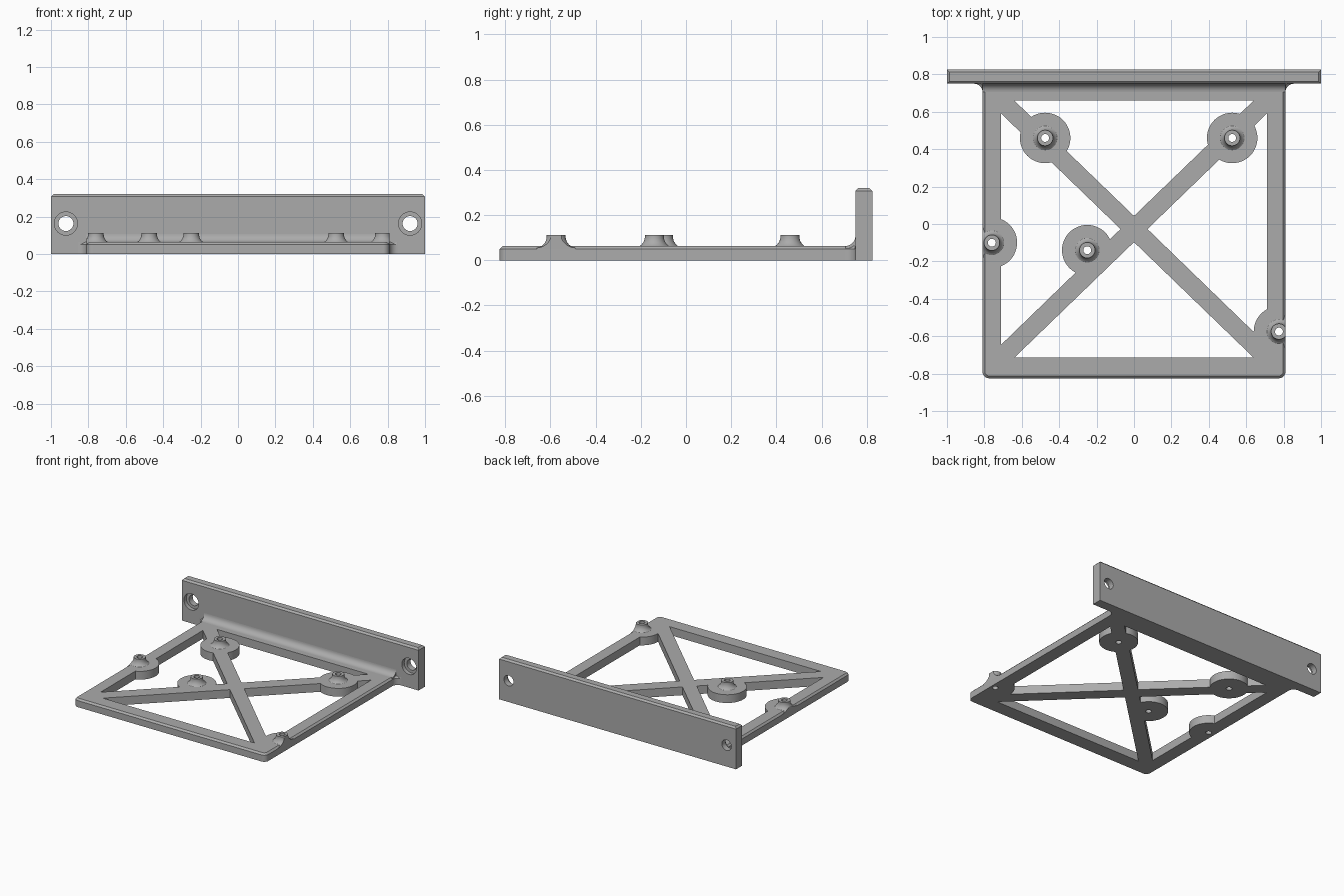
import bpy, bmesh, math
from mathutils import Matrix, Vector

if "Cube" in bpy.data.objects:
    bpy.data.objects.remove(bpy.data.objects["Cube"], do_unlink=True)

GREY = (0.41, 0.41, 0.41, 1)
mat = bpy.data.materials.new("grey plastic")
mat.use_nodes = True
mat.diffuse_color = GREY
mat.node_tree.nodes["Principled BSDF"].inputs["Base Color"].default_value = GREY

SIDE, FRONT, WALL = 0.81, -0.825, 0.75   # tray extents
TRAY_H, CHAMFER, FILLET = 0.063, 0.013, 0.045
BOSSES = [(-0.475, 0.46), (0.525, 0.46), (-0.76, -0.1), (-0.25, -0.14), (0.775, -0.575)]


def finish(name, bm):
    bmesh.ops.recalc_face_normals(bm, faces=bm.faces)
    mesh = bpy.data.meshes.new(name)
    bm.to_mesh(mesh)
    bm.free()
    mesh.materials.append(mat)
    obj = bpy.data.objects.new(name, mesh)
    bpy.context.collection.objects.link(obj)
    return obj


def prism(name, points, depth, bevel_rule=None):
    """Extrude a 3D outline along a vector, optionally chamfering chosen edges."""
    bm = bmesh.new()
    face = bm.faces.new([bm.verts.new(p) for p in points])
    geo = bmesh.ops.extrude_face_region(bm, geom=[face], use_keep_orig=True)["geom"]
    bmesh.ops.translate(bm, verts=[g for g in geo if isinstance(g, bmesh.types.BMVert)], vec=depth)
    bmesh.ops.recalc_face_normals(bm, faces=bm.faces)
    if bevel_rule:
        edges = [e for e in bm.edges if bevel_rule(e)]
        bmesh.ops.bevel(bm, geom=edges, offset=CHAMFER, segments=1, affect='EDGES')
    return finish(name, bm)


def cylinder(name, radius, height, centre, along_y=False):
    bm = bmesh.new()
    m = Matrix.Translation(centre)
    if along_y:
        m = m @ Matrix.Rotation(math.pi / 2, 4, 'X')
    bmesh.ops.create_cone(bm, cap_ends=True, segments=48, radius1=radius,
                          radius2=radius, depth=height, matrix=m)
    return finish(name, bm)


def lathe(name, profile, x, y):
    bm = bmesh.new()
    verts = [bm.verts.new((r, 0, z)) for r, z in profile]
    edges = [bm.edges.new(pair) for pair in zip(verts, verts[1:])]
    bmesh.ops.spin(bm, geom=verts + edges, cent=(0, 0, 0), axis=(0, 0, 1),
                   angle=math.tau, steps=48, use_merge=False)
    bmesh.ops.remove_doubles(bm, verts=bm.verts, dist=1e-5)
    bmesh.ops.translate(bm, verts=bm.verts, vec=(x, y, 0))
    return finish(name, bm)


def boolean(obj, tool, operation='DIFFERENCE', keep=False):
    mod = obj.modifiers.new("cut", 'BOOLEAN')
    mod.operation, mod.object, mod.solver = operation, tool, 'EXACT'
    bpy.context.view_layer.objects.active = obj
    bpy.ops.object.modifier_apply(modifier=mod.name)
    if not keep:
        bpy.data.objects.remove(tool, do_unlink=True)


def arc(cx, cy, r, start, end, n=8):
    return [(cx + r * math.cos(math.radians(start + (end - start) * i / n)),
             cy + r * math.sin(math.radians(start + (end - start) * i / n))) for i in range(n + 1)]


# Tray slab: rounded front corners, flared where it meets the wall
half = arc(SIDE - 0.035, FRONT + 0.035, 0.035, -90, 0)
half += arc(SIDE + FILLET, WALL - FILLET, FILLET, 180, 90) + [(SIDE + FILLET, WALL + 0.02)]
outline = half + [(-x, y) for x, y in reversed(half)]
top_rim = lambda e: (all(v.co.z > TRAY_H - 0.001 for v in e.verts)
                     and not all(v.co.y > WALL - 0.001 for v in e.verts))
tray = prism("tray_frame", [(x, y, 0) for x, y in outline], (0, 0, TRAY_H), top_rim)

# Four triangular windows, leaving the diagonal braces and the round pads
mid = -0.027
windows = [[(-0.64, 0.66), (0.64, 0.66), (0, mid + 0.07)],
           [(-0.64, -0.715), (0.64, -0.715), (0, mid - 0.07)]]
windows += [[(s * 0.71, 0.59), (s * 0.71, -0.645), (s * 0.072, mid)] for s in (-1, 1)]
for tri in windows:
    cutter = prism("window_cutter", [(x, y, -0.1) for x, y in tri], (0, 0, 0.3))
    for x, y in BOSSES:
        boolean(cutter, cylinder("pad_cutter", 0.135, 0.6, (x, y, 0)))
    boolean(tray, cutter)

# Standoffs with flared feet and through holes
parts = [tray]
post_r, hole_r, post_top, foot = 0.042, 0.021, 0.112, 0.05
flare = arc(post_r + foot, TRAY_H + foot - 0.008, foot, 270, 180)
profile = [(0, 0.04), (post_r + foot, 0.04)] + flare + [(post_r, post_top), (0, post_top)]
for i, (x, y) in enumerate(BOSSES):
    boss = lathe(f"standoff_{i + 1}", profile, x, y)
    if abs(x) > 0.7:
        bound = prism("bound", [(-SIDE, -1, -1), (SIDE, -1, -1), (SIDE, 1, -1), (-SIDE, 1, -1)], (0, 0, 2))
        boolean(boss, bound, 'INTERSECT')
    hole = cylinder("hole_cutter", hole_r, 0.6, (x, y, 0))
    boolean(boss, hole, keep=True)
    boolean(tray, hole)
    parts.append(boss)

# Upright mounting wall with chamfered top and counterbored screw holes
wall = prism("mounting_wall", [(-1, WALL, 0), (1, WALL, 0), (1, 0.825, 0), (-1, 0.825, 0)],
             (0, 0, 0.32), lambda e: all(v.co.z > 0.3 for v in e.verts))
for s in (-1, 1):
    boolean(wall, cylinder("screw_cutter", 0.04, 0.4, (s * 0.92, WALL, 0.163), True))
    boolean(wall, cylinder("counterbore_cutter", 0.062, 0.06, (s * 0.92, WALL, 0.163), True))
parts.append(wall)

# Curved fillet between tray and wall
cove = arc(WALL - FILLET, TRAY_H + FILLET, FILLET, 270, 360)
cove += [(WALL + 0.01, TRAY_H + FILLET), (WALL + 0.01, TRAY_H - 0.01), (WALL - FILLET, TRAY_H - 0.01)]
parts.append(prism("wall_fillet", [(-SIDE, y, z) for y, z in cove], (2 * SIDE, 0, 0)))

# Smooth curved faces while keeping hard edges
bpy.ops.object.select_all(action='DESELECT')
for p in parts:
    p.select_set(True)
bpy.context.view_layer.objects.active = tray
bpy.ops.object.shade_smooth_by_angle(angle=math.radians(30))
